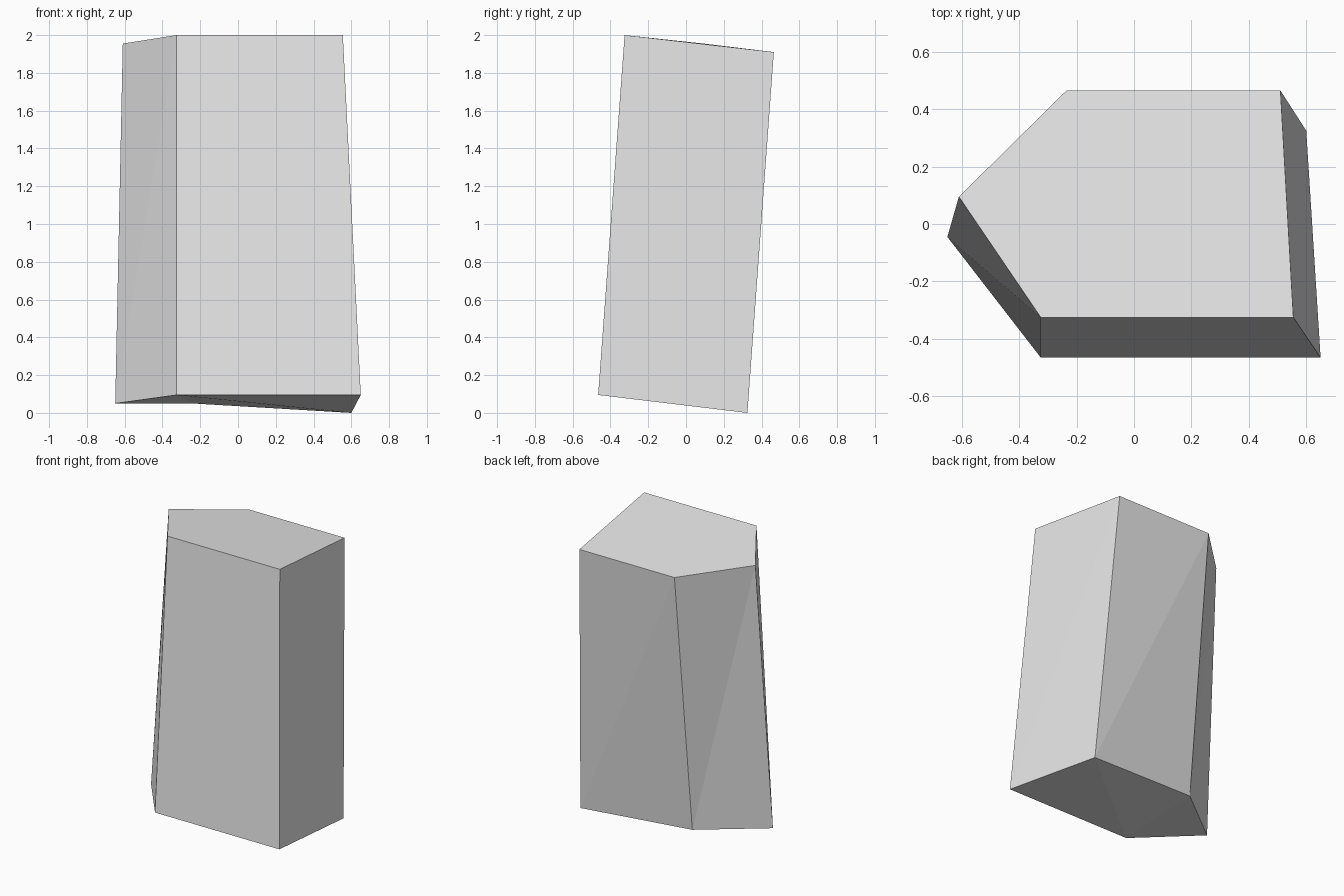
import bpy
import bmesh

cube = bpy.data.objects.get("Cube")
if cube:
    bpy.data.objects.remove(cube, do_unlink=True)

# Single pale stone grey
stone = bpy.data.materials.new("pale_stone_grey")
stone.use_nodes = True
grey = (0.8, 0.8, 0.8, 1.0)
stone.diffuse_color = grey
stone.node_tree.nodes["Principled BSDF"].inputs["Base Color"].default_value = grey

# Five-sided outlines, counter-clockwise from the front corner at -x
top_outline = [(-0.325, -0.325, 2.0), (0.555, -0.325, 2.0), (0.51, 0.465, 1.91),
               (-0.235, 0.465, 1.91), (-0.61, 0.095, 1.955)]
base_outline = [(-0.325, -0.465, 0.095), (0.65, -0.465, 0.095), (0.6, 0.325, 0.0),
                (-0.24, 0.272, 0.05), (-0.65, -0.045, 0.05)]

bm = bmesh.new()
top = [bm.verts.new(p) for p in top_outline]
base = [bm.verts.new(p) for p in base_outline]
count = len(top)

# Caps, fanned from the first corner
for i in range(1, count - 1):
    bm.faces.new((top[0], top[i], top[i + 1]))
    bm.faces.new((base[0], base[i + 1], base[i]))

# Slightly twisted sides, each folded along the same diagonal
for i in range(count):
    j = (i + 1) % count
    bm.faces.new((base[i], base[j], top[j]))
    bm.faces.new((base[i], top[j], top[i]))

bmesh.ops.recalc_face_normals(bm, faces=bm.faces)

# Leaning faceted stone block
mesh = bpy.data.meshes.new("stone_block")
bm.to_mesh(mesh)
bm.free()
mesh.materials.append(stone)
block = bpy.data.objects.new("stone_block", mesh)
bpy.context.collection.objects.link(block)
